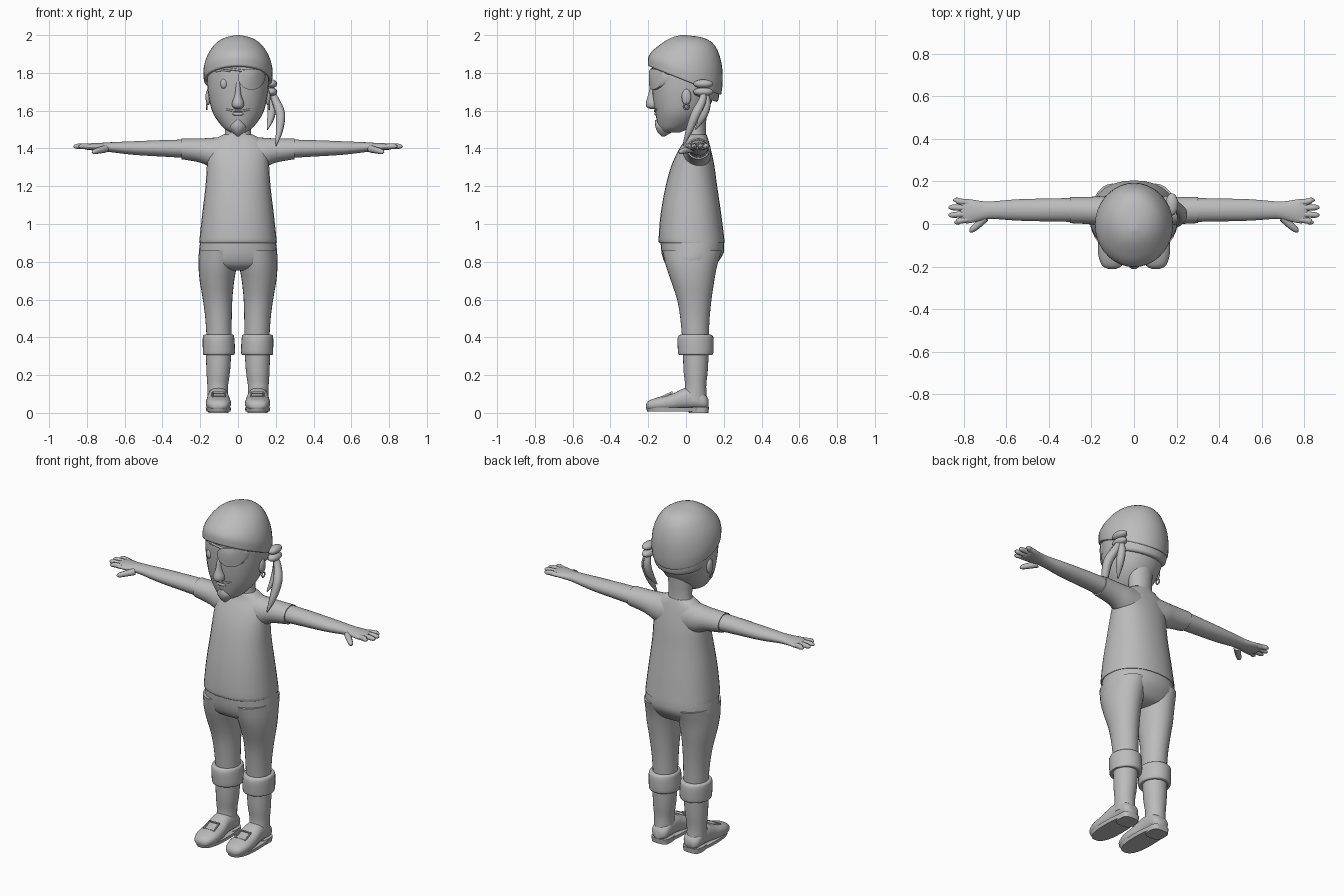
import bpy, bmesh, math
from mathutils import Vector

mat = bpy.data.materials.new("plain grey")
mat.diffuse_color = (0.5, 0.5, 0.5, 1)


def finish(ob, mirror=False, angle=50):
    ob.data.materials.clear()
    ob.data.materials.append(mat)
    bpy.ops.object.select_all(action='DESELECT')
    ob.select_set(True)
    bpy.context.view_layer.objects.active = ob
    bpy.ops.object.shade_smooth_by_angle(angle=math.radians(angle))
    if mirror:
        ob.modifiers.new("mirror", 'MIRROR')
    return ob


def new_mesh(name, bm, mirror=False, angle=50):
    bmesh.ops.recalc_face_normals(bm, faces=bm.faces)
    me = bpy.data.meshes.new(name)
    bm.to_mesh(me)
    bm.free()
    ob = bpy.data.objects.new(name, me)
    bpy.context.collection.objects.link(ob)
    return finish(ob, mirror, angle)


def smooth_rows(rows, steps):
    """Catmull-Rom interpolation between cross-sections."""
    out = []
    for i in range(len(rows) - 1):
        quad = [rows[max(i - 1, 0)], rows[i], rows[i + 1], rows[min(i + 2, len(rows) - 1)]]
        for s in range(steps):
            t = s / steps
            out.append([0.5 * (2 * b + (c - a) * t + (2 * a - 5 * b + 4 * c - d) * t * t
                        + (3 * b - a - 3 * c + d) * t ** 3) for a, b, c, d in zip(*quad)])
    return out + [list(rows[-1])]


def loft(name, axis, rows, mirror=False, n=28, power=1.0, steps=3, angle=50):
    """Rows are (position, a_min, a_max, b_min, b_max, optional slope over b)."""
    bm = bmesh.new()
    rings = []
    for row in smooth_rows(rows, steps):
        p, a0, a1, b0, b1 = row[:5]
        slope = row[5] if len(row) > 5 else 0
        ring = []
        for k in range(n):
            c, s = math.cos(math.tau * k / n), math.sin(math.tau * k / n)
            a = (a0 + a1) / 2 + (a1 - a0) / 2 * math.copysign(abs(c) ** power, c)
            b = (b0 + b1) / 2 + (b1 - b0) / 2 * math.copysign(abs(s) ** power, s)
            q = p + slope * b
            ring.append(bm.verts.new({'x': (q, a, b), 'y': (a, q, b), 'z': (a, b, q)}[axis]))
        rings.append(ring)
    for r, t in zip(rings, rings[1:]):
        for k in range(n):
            bm.faces.new((r[k], r[(k + 1) % n], t[(k + 1) % n], t[k]))
    bm.faces.new(rings[0])
    bm.faces.new(rings[-1])
    return new_mesh(name, bm, mirror, angle)


def tube(name, pts, mirror=False, cyclic=False):
    """Rounded tube through (x, y, z, radius) points."""
    cu = bpy.data.curves.new(name, 'CURVE')
    cu.dimensions, cu.bevel_depth, cu.bevel_resolution = '3D', 1.0, 2
    cu.use_fill_caps = True
    sp = cu.splines.new('POLY')
    pts = pts if cyclic else smooth_rows(pts, 4)
    sp.points.add(len(pts) - 1)
    sp.use_cyclic_u = cyclic
    for p, (x, y, z, r) in zip(sp.points, pts):
        p.co, p.radius = (x, y, z, 1), r
    ob = bpy.data.objects.new(name, cu)
    bpy.context.collection.objects.link(ob)
    bpy.ops.object.select_all(action='DESELECT')
    ob.select_set(True)
    bpy.context.view_layer.objects.active = ob
    bpy.ops.object.convert(target='MESH')
    return finish(bpy.context.object, mirror)


def ball(name, loc, size, mirror=False):
    bm = bmesh.new()
    bmesh.ops.create_uvsphere(bm, u_segments=16, v_segments=10, radius=1)
    for v in bm.verts:
        v.co = Vector(a * b for a, b in zip(v.co, size)) + Vector(loc)
    return new_mesh(name, bm, mirror)


# Shirt and sleeves
loft("shirt", 'z', [(0.90, -.205, .205, -.14, .205), (0.92, -.204, .204, -.145, .203),
                    (1.05, -.19, .19, -.135, .187), (1.2, -.172, .172, -.108, .165),
                    (1.31, -.165, .165, -.077, .15), (1.39, -.16, .16, -.04, .133),
                    (1.44, -.135, .135, -.01, .12), (1.475, -.075, .075, .0, .108)], power=.9)
loft("sleeve", 'x', [(.04, -.02, .13, 1.27, 1.465), (.13, -.015, .133, 1.295, 1.457),
                     (.2, -.002, .128, 1.325, 1.453), (.3, .004, .127, 1.343, 1.452)], True)
# Bare arm, hand and fingers
loft("arm", 'x', [(.28, .01, .122, 1.35, 1.447), (.4, .012, .12, 1.357, 1.444),
                  (.55, .016, .116, 1.366, 1.438), (.67, .024, .106, 1.38, 1.433),
                  (.72, .016, .108, 1.385, 1.43), (.77, .004, .116, 1.39, 1.428),
                  (.805, .006, .118, 1.394, 1.424), (.815, .02, .105, 1.4, 1.42)], True)
for i, (y0, y1, x) in enumerate([(.022, .008, .835), (.047, .042, .862), (.075, .078, .862), (.1, .112, .84)]):
    tube(f"finger_{i + 1}", [(.78, y0, 1.409, .015), (.82, (y0 + y1) / 2, 1.412, .0145),
                             (x - .005, y1, 1.411, .0125), (x + .01, y1, 1.41, .004)], True)
tube("thumb", [(.70, .03, 1.398, .02), (.735, -.005, 1.39, .017),
               (.762, -.028, 1.382, .013), (.772, -.036, 1.379, .004)], True)

# Trousers
loft("hips", 'z', [(.91, -.2, .2, -.135, .2), (.85, -.207, .207, -.13, .2),
                   (.8, -.207, .207, -.115, .17), (.77, -.17, .17, -.09, .14),
                   (.755, -.08, .08, -.05, .1)], power=.9)
loft("trouser_leg", 'z', [(.86, .0, .205, -.125, .19), (.78, .006, .209, -.107, .165),
                          (.7, .02, .203, -.08, .15), (.6, .03, .186, -.047, .135),
                          (.5, .033, .173, -.03, .125), (.39, .034, .166, -.02, .12)], True)

# Boots: rolled cuff, shaft, shoe, sole, heel and buckle
loft("boot_cuff", 'z', [(.31, .035, .168, -.02, .12), (.308, .02, .183, -.038, .14),
                        (.33, .016, .186, -.043, .146), (.39, .019, .187, -.045, .146),
                        (.412, .024, .182, -.036, .138), (.414, .035, .168, -.02, .12)], True)
loft("boot_shaft", 'z', [(.33, .035, .17, -.016, .121), (.22, .042, .167, -.013, .115),
                         (.14, .053, .162, -.005, .107), (.06, .052, .16, -.02, .112)], True)
loft("shoe", 'y', [(-.211, .085, .12, .025, .045), (-.195, .056, .15, .014, .066),
                   (-.14, .038, .169, .01, .085), (-.07, .04, .168, .012, .102),
                   (-.01, .048, .162, .018, .13), (.05, .05, .158, .02, .13),
                   (.1, .055, .153, .02, .1), (.12, .08, .13, .03, .07)], True, power=.85)
loft("sole", 'z', [(.008, .04, .167, -.205, .115), (.028, .036, .171, -.212, .121)], True, power=.8, steps=1)
loft("boot_heel", 'z', [(0, .05, .157, .015, .118), (.03, .047, .16, .01, .122)], True, power=.6, steps=1)
tube("buckle", [(.103 + sx * .032, -.1 + sy * .025, .096 + sy * .012, .006)
                for sx, sy in ((-1, -1), (1, -1), (1, 1), (-1, 1))], True, True)

# Neck and head
loft("neck", 'z', [(1.43, -.085, .085, -.005, .115), (1.49, -.068, .068, .0, .105),
                   (1.62, -.075, .075, -.01, .112)])
loft("head", 'z', [(1.485, -.04, .04, -.125, -.03), (1.505, -.072, .072, -.142, .01),
                   (1.54, -.103, .103, -.153, .06), (1.59, -.134, .134, -.163, .105),
                   (1.66, -.153, .153, -.175, .142), (1.75, -.164, .164, -.182, .168),
                   (1.85, -.155, .155, -.175, .17), (1.94, -.08, .08, -.1, .1)], power=.95)
loft("nose", 'z', [(1.608, -.012, .012, -.185, -.14), (1.62, -.029, .029, -.209, -.14),
                   (1.645, -.031, .031, -.212, -.14), (1.685, -.017, .017, -.2, -.15),
                   (1.75, -.012, .012, -.186, -.15)], n=16)
loft("chin_beard", 'z', [(1.463, -.006, .006, -.128, -.115), (1.49, -.034, .034, -.153, -.07),
                         (1.52, -.046, .046, -.163, -.07), (1.55, -.014, .014, -.163, -.1)], n=16)
ball("ear", (.158, .002, 1.672), (.014, .025, .043), True)
tube("earring", [(.165, .002 + .013 * math.cos(a), 1.622 + .015 * math.sin(a), .004)
                 for a in (math.tau * k / 12 for k in range(12))], True, True)


def face_y(x, front=-.182, back=-.01, half=.165):
    return back + (front - back) * math.sqrt(max(0, 1 - (x / half) ** 2))


# Eye, brow and mouth
ball("eye", (-.075, face_y(.075) + .002, 1.742), (.019, .014, .026))
tube("eyebrow", [(x, face_y(x), 1.815 - 4 * (x + .075) ** 2, .006) for x in (-.115, -.08, -.04)])
tube("mouth", [(x, face_y(x, -.166, -.035, .137), 1.598 + 2.5 * x * x, .005) for x in (-.062, -.03, 0, .03, .062)])
ball("lower_lip", (0, -.158, 1.583), (.03, .01, .01))

# Eyepatch: a domed plate with a nearly straight top, following the face
bm = bmesh.new()
rings = []
for r in (.2, .55, .85, 1, 1):
    ring = []
    for k in range(28):
        a = math.tau * k / 28
        x = .072 + .073 * r * math.cos(a)
        z = 1.782 + r * math.sin(a) * (.04 if math.sin(a) > 0 else .072)
        lift = .003 if len(rings) == 4 else -.014 - .008 * (1 - r)
        ring.append(bm.verts.new((x, face_y(x) + lift, z)))
    rings.append(ring)
bm.faces.new(rings[0])
for r, t in zip(rings, rings[1:]):
    for k in range(28):
        bm.faces.new((r[k], r[(k + 1) % 28], t[(k + 1) % 28], t[k]))
new_mesh("eyepatch", bm)
tube("patch_strap", [(x, face_y(x) - .002, 1.815 - .12 * x, .006) for x in (-.15, -.11, -.05, 0, .06, .12, .155)])

# Headscarf with a sloping rim
loft("headscarf", 'z', [(1.765, -.15, .15, -.165, .16, -.4), (1.757, -.177, .177, -.198, .182, -.4),
                        (1.775, -.182, .182, -.202, .189, -.39), (1.825, -.182, .182, -.197, .194, -.33),
                        (1.89, -.164, .164, -.17, .188, -.2), (1.95, -.125, .125, -.128, .155, -.05),
                        (1.985, -.073, .073, -.08, .095, 0), (2.0, -.01, .01, -.03, .0, 0)], n=36)
loft("scarf_back_band", 'z', [(1.695, -.145, .145, -.1, .16, -.3), (1.71, -.156, .156, -.1, .172, -.3),
                              (1.77, -.165, .165, -.1, .178, -.35)])
# Knot and hanging tails
for i, z in enumerate((1.742, 1.7)):
    ball(f"knot_{i + 1}", (.178, .092, z), (.03, .053, .023))
tube("tail_long", [(.175, .095, 1.71, .014), (.2, .085, 1.65, .022), (.225, .05, 1.58, .026),
                   (.218, .015, 1.49, .019), (.2, -.015, 1.415, .003)])
tube("tail_short", [(.172, .1, 1.71, .014), (.178, .11, 1.64, .022), (.175, .09, 1.57, .021),
                    (.155, .05, 1.5, .003)])
